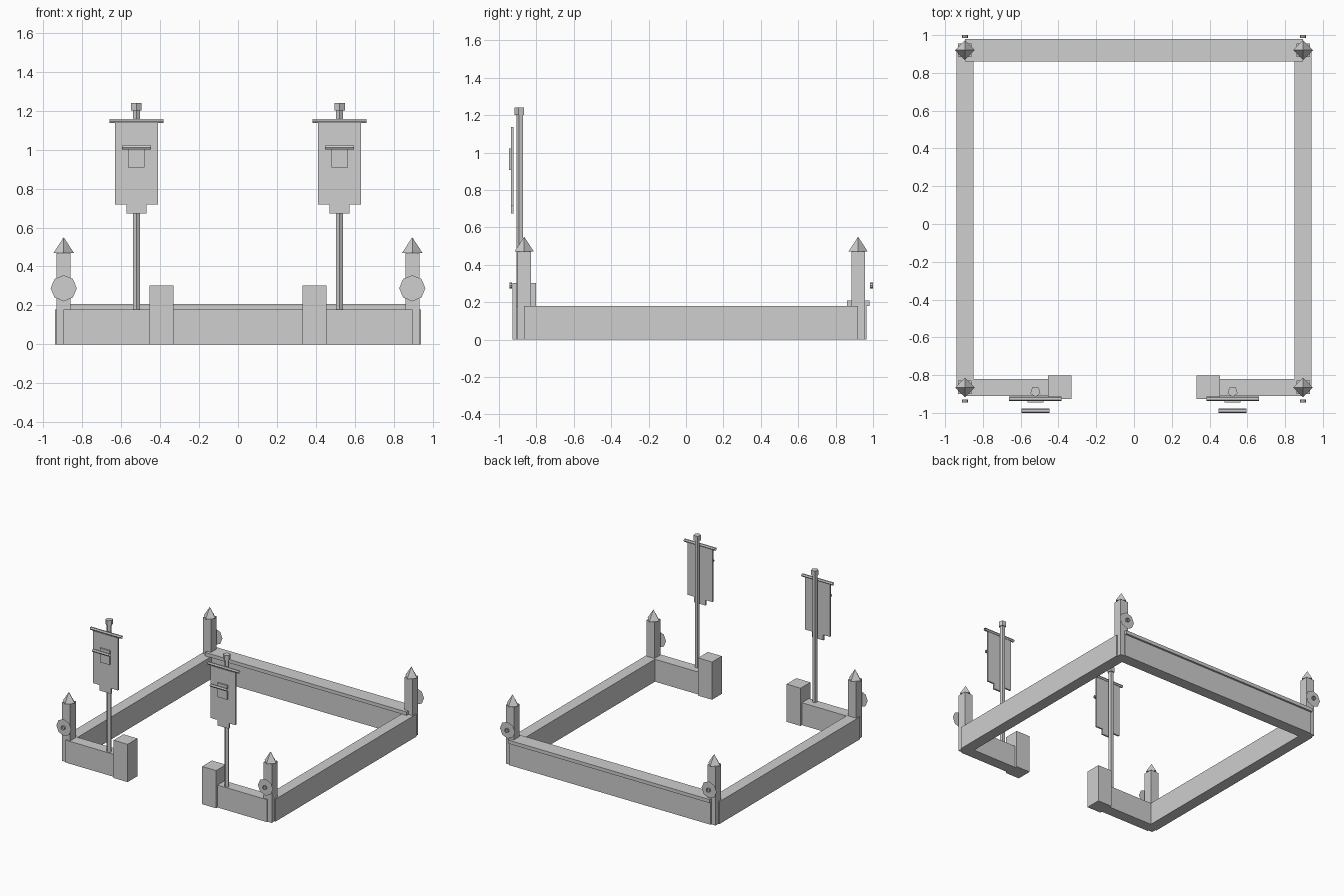
import bpy, bmesh, math
from mathutils import Matrix, Vector

if "Cube" in bpy.data.objects:
    bpy.data.objects.remove(bpy.data.objects["Cube"])

stone = bpy.data.materials.new("plain_light_grey")
stone.diffuse_color = (0.62, 0.62, 0.62, 1)
stone.use_nodes = True
stone.node_tree.nodes["Principled BSDF"].inputs["Base Color"].default_value = stone.diffuse_color


def finish(bm, name):
    bmesh.ops.recalc_face_normals(bm, faces=bm.faces)
    mesh = bpy.data.meshes.new(name)
    bm.to_mesh(mesh)
    bm.free()
    mesh.materials.append(stone)
    ob = bpy.data.objects.new(name, mesh)
    bpy.context.collection.objects.link(ob)
    return ob


def box(name, x0, x1, y0, y1, z0, z1):
    bm = bmesh.new()
    size = Matrix.Diagonal((abs(x1 - x0), abs(y1 - y0), z1 - z0, 1))
    mid = Matrix.Translation(((x0 + x1) / 2, (y0 + y1) / 2, (z0 + z1) / 2))
    bmesh.ops.create_cube(bm, size=1, matrix=mid @ size)
    return finish(bm, name)


def prism(name, centre, r0, r1, length, sides, axis='Z', caps=True):
    """Low-poly cylinder or cone; one corner points to the front for upright ones."""
    bm = bmesh.new()
    turn = {'Z': Matrix.Rotation(-math.pi / 2, 4, 'Z'),
            'X': Matrix.Rotation(math.pi / 2, 4, 'Y') @ Matrix.Rotation(math.pi / 2, 4, 'Z'),
            'Y': Matrix.Rotation(math.pi / 2, 4, 'X')}[axis]
    # first corner of the raw cone is put on +x before turning
    bmesh.ops.create_cone(bm, cap_ends=caps, segments=sides, radius1=r0, radius2=r1, depth=length)
    v = max(bm.verts, key=lambda q: q.co.xy.length).co
    bmesh.ops.rotate(bm, verts=bm.verts, matrix=Matrix.Rotation(-math.atan2(v.y, v.x), 3, 'Z'))
    bmesh.ops.transform(bm, verts=bm.verts, matrix=Matrix.Translation(Vector(centre)) @ turn)
    return finish(bm, name)


PX, YF, YB, T, H = 0.895, -0.865, 0.92, 0.045, 0.18

# back wall with its coping
box("back_wall", -PX, PX, YB - T, YB + T, 0, H)
box("back_wall_coping", -PX, PX, YB - 0.06, YB + 0.06, H, 0.208)

for s, side in ((-1, "left"), (1, "right")):
    # side wall, short front wall and gate pier
    box(f"{side}_wall", s * (PX - T), s * (PX + T), YF, YB, 0, H)
    box(f"{side}_front_wall", s * PX, s * 0.393, YF - T, YF + T, 0, H)
    box(f"{side}_gate_pier", s * 0.331, s * 0.455, YF - 0.062, YF + 0.062, 0, 0.303)

    # corner posts with spikes, flat shields and shield hubs
    for y, out, end in ((YF, -1, "front"), (YB, 1, "back")):
        tag = f"{side}_{end}"
        box(f"{tag}_post", s * PX - 0.036, s * PX + 0.036, y - 0.036, y + 0.036, 0, 0.47)
        prism(f"{tag}_spike", (s * PX, y, 0.51), 0.052, 0, 0.08, 4)
        bm = bmesh.new()
        ring = [bm.verts.new((s * PX + 0.067 * math.cos(k * math.pi / 4), y + out * 0.065,
                              0.288 + 0.067 * math.sin(k * math.pi / 4))) for k in range(8)]
        bm.faces.new(ring if out < 0 else ring[::-1])
        mesh_ob = finish(bm, f"{tag}_shield")
        if mesh_ob.data.polygons[0].normal.y * out < 0:
            mesh_ob.data.flip_normals()
        prism(f"{tag}_shield_hub", (s * PX, y + out * 0.0725, 0.289), 0.0155, 0.0155, 0.015, 8, 'Y', False)

    # banner pole, finial and crossbar
    bx = s * 0.522
    prism(f"{side}_banner_pole", (bx, -0.888, 0.6), 0.019, 0.019, 1.2, 5)
    prism(f"{side}_pole_finial", (bx, -0.888, 1.22), 0.028, 0.028, 0.04, 5)
    prism(f"{side}_crossbar", (bx, -0.925, 1.147), 0.012, 0.012, 0.277, 6, 'X', False)

    # banner cloth with hanging tab
    box(f"{side}_banner", bx - 0.11, bx + 0.11, -0.935, -0.922, 0.717, 1.137)
    box(f"{side}_banner_tab", bx - 0.051, bx + 0.051, -0.935, -0.922, 0.673, 0.717)

    # emblem: square plate with an inset centre, and the bar in front of it
    bm = bmesh.new()
    bmesh.ops.create_cube(bm, size=1, matrix=Matrix.Translation((bx, -0.94, 0.964))
                          @ Matrix.Diagonal((0.086, 0.012, 0.113, 1)))
    bm.normal_update()
    face = min(bm.faces, key=lambda f: f.calc_center_median().y)
    bmesh.ops.inset_region(bm, faces=[face], thickness=0.016, depth=0)
    finish(bm, f"{side}_emblem")
    prism(f"{side}_emblem_bar", (bx, -0.988, 1.011), 0.012, 0.012, 0.149, 6, 'X', False)
